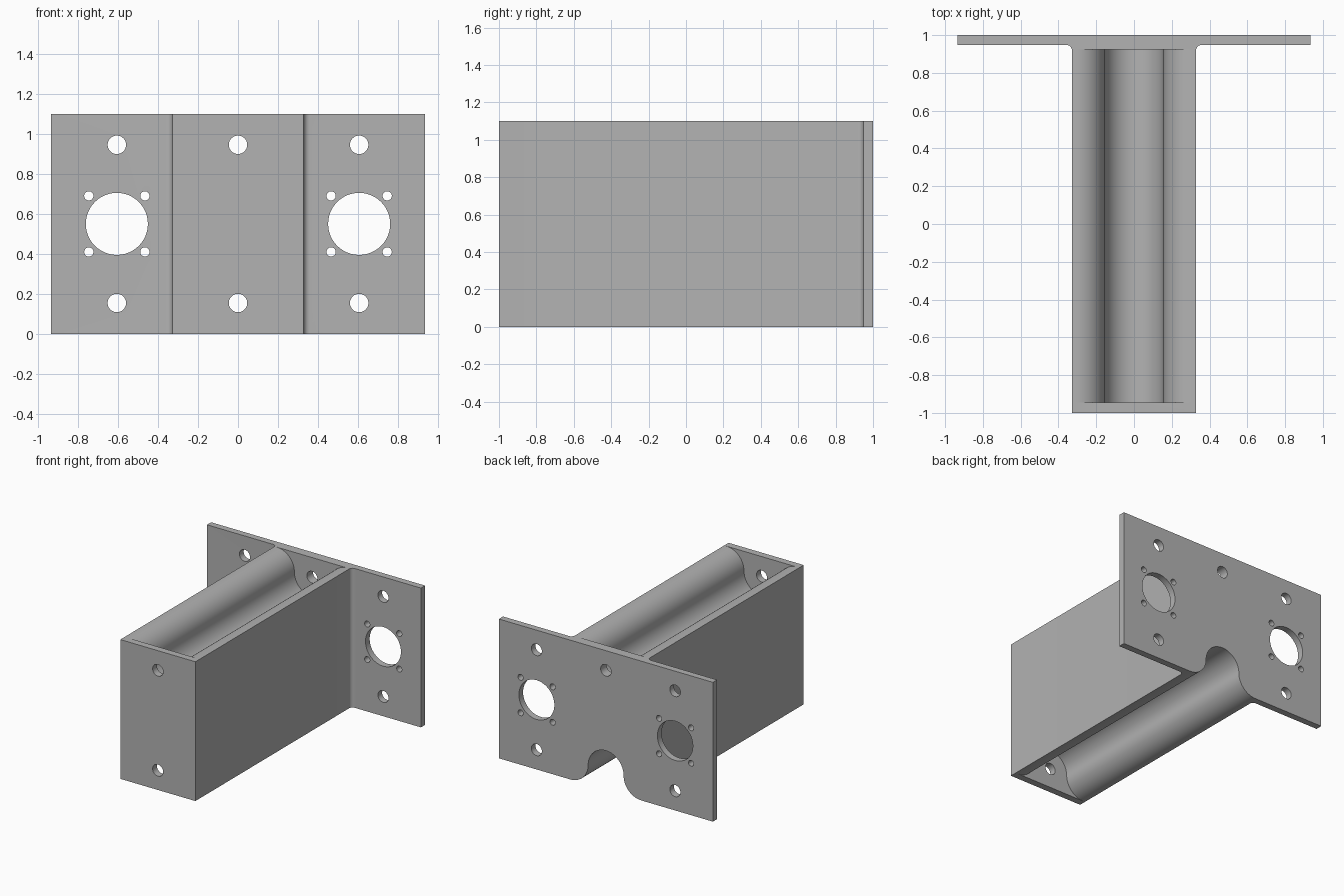
import bpy, bmesh, math
from mathutils import Vector

if "Cube" in bpy.data.objects:
    bpy.data.objects.remove(bpy.data.objects["Cube"], do_unlink=True)

HEIGHT = 1.1
HALF_BODY, HALF_FLANGE = 0.328, 0.935
FLANGE_Y, FILLET = 0.948, 0.03
R = 0.155                       # channel and lip radius

grey = bpy.data.materials.new("plain grey")
grey.use_nodes = True
colour = (0.45, 0.45, 0.45, 1)
grey.diffuse_color = colour
grey.node_tree.nodes["Principled BSDF"].inputs["Base Color"].default_value = colour


def arc(cx, cy, r, start, end, steps=16):
    angles = [math.radians(start + (end - start) * i / steps) for i in range(steps + 1)]
    return [(cx + r * math.cos(a), cy + r * math.sin(a)) for a in angles]


def prism(name, points, place, offset):
    """Extrude a closed outline by an offset; place() turns 2D into 3D."""
    bm = bmesh.new()
    face = bm.faces.new([bm.verts.new(place(*p)) for p in points])
    grown = bmesh.ops.extrude_face_region(bm, geom=[face])["geom"]
    verts = [v for v in grown if isinstance(v, bmesh.types.BMVert)]
    bmesh.ops.translate(bm, vec=Vector(offset), verts=verts)
    bmesh.ops.recalc_face_normals(bm, faces=bm.faces)
    mesh = bpy.data.meshes.new(name)
    bm.to_mesh(mesh)
    bm.free()
    mesh.materials.append(grey)
    obj = bpy.data.objects.new(name, mesh)
    bpy.context.collection.objects.link(obj)
    return obj


# Solid T-shaped bracket: long body, fillets and rear flange
half = [(HALF_BODY, -1)]
half += arc(HALF_BODY + FILLET, FLANGE_Y - FILLET, FILLET, 180, 90, 8)
half += [(HALF_FLANGE, FLANGE_Y), (HALF_FLANGE, 1)]
outline = half + [(-x, y) for x, y in reversed(half)]
bracket = prism("mounting_bracket", outline, lambda x, y: (x, y, 0), (0, 0, HEIGHT))
cutters = []

# Round-bottomed channels with flared lips, below and above
lip = arc(2 * R, R, R, 270, 180)
section = [(2 * R, -0.1)] + lip + arc(0, R, R, 0, 180, 32)[1:-1]
section += [(-x, z) for x, z in reversed(lip)] + [(-2 * R, -0.1)]
cutters.append(prism("lower_channel_cutter", section,
                     lambda x, z: (x, -0.945, z), (0, 2.1, 0)))
cutters.append(prism("upper_channel_cutter", section,
                     lambda x, z: (x, -0.945, HEIGHT - z), (0, 1.87, 0)))

# Bolt holes, large bores and their small screw holes
holes = [(x, z, 0.046) for x in (-0.605, 0, 0.605) for z in (R, HEIGHT - R)]
for side in (-0.605, 0.605):
    holes.append((side, 0.55, R))
    holes += [(side + dx, 0.55 + dz, 0.023) for dx in (-0.14, 0.14) for dz in (-0.14, 0.14)]
for x, z, r in holes:
    cutters.append(prism("hole_cutter", arc(x, z, r, 0, 360, 48)[:-1],
                         lambda a, b: (a, -1.1, b), (0, 2.2, 0)))

# Cut everything, then discard the helpers
bpy.ops.object.select_all(action="DESELECT")
bpy.context.view_layer.objects.active = bracket
bracket.select_set(True)
for cutter in cutters:
    cutter.hide_render = True
    cut = bracket.modifiers.new("cut", "BOOLEAN")
    cut.operation = "DIFFERENCE"
    cut.solver = "EXACT"
    cut.object = cutter
    bpy.ops.object.modifier_apply(modifier=cut.name)
    bpy.data.objects.remove(cutter, do_unlink=True)

bpy.ops.object.shade_smooth_by_angle(angle=math.radians(30))
